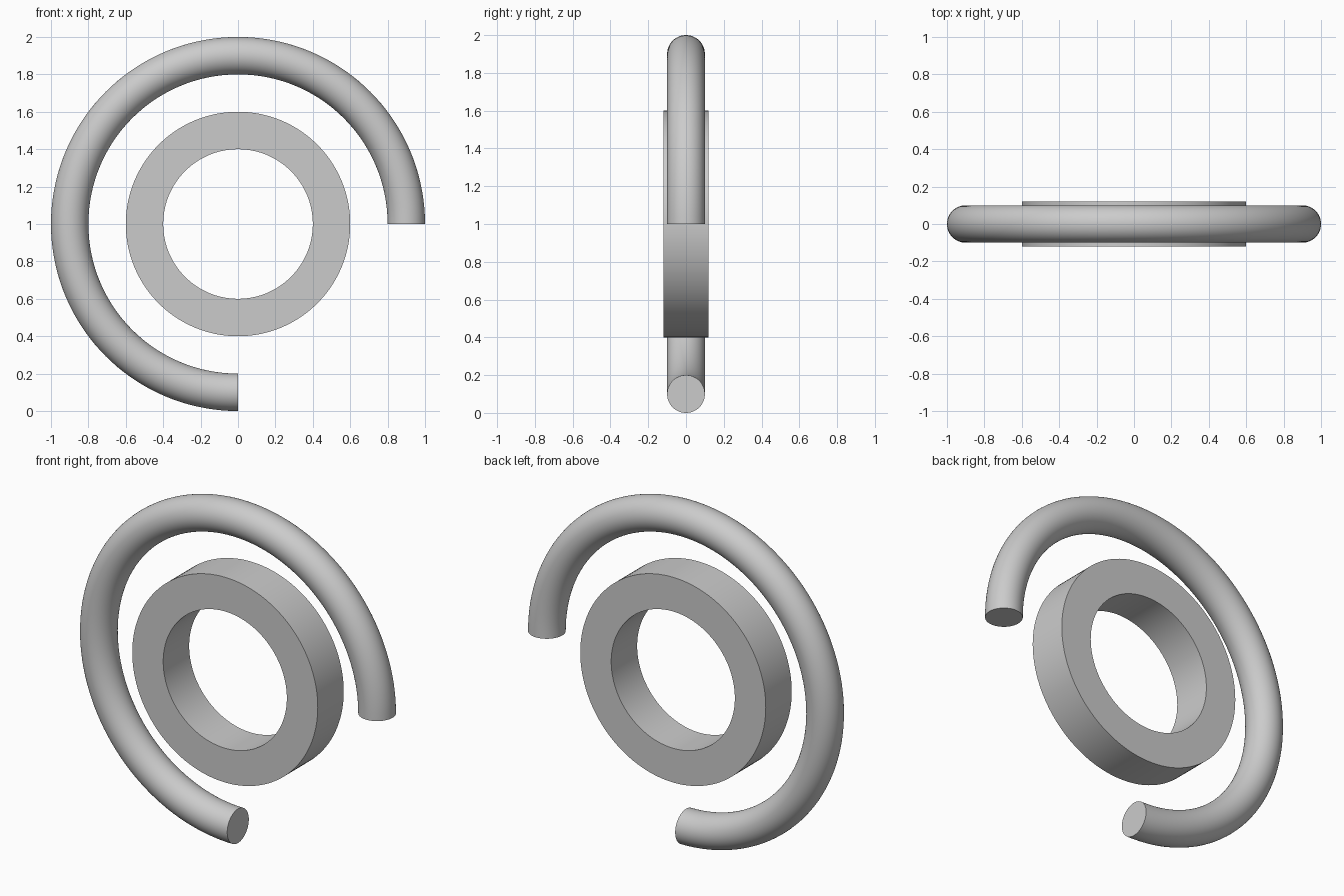
import bpy, bmesh
from math import pi, sin, cos
from mathutils import Vector

cube = bpy.data.objects.get("Cube")
if cube:
    bpy.data.objects.remove(cube, do_unlink=True)

CENTRE = Vector((0, 0, 1))

grey = bpy.data.materials.new("light_grey")
grey.use_nodes = True
colour = (0.6, 0.6, 0.6, 1)
grey.diffuse_color = colour
grey.node_tree.nodes["Principled BSDF"].inputs["Base Color"].default_value = colour


def sweep(name, profile, angle, steps):
    """Spin a closed (radius, y) profile about the y axis through CENTRE."""
    bm = bmesh.new()
    verts = [bm.verts.new(CENTRE + Vector((r, y, 0))) for r, y in profile]
    n = len(verts)
    edges = [bm.edges.new((verts[i], verts[(i + 1) % n])) for i in range(n)]
    result = bmesh.ops.spin(bm, geom=verts + edges, cent=CENTRE, axis=(0, -1, 0),
                            angle=angle, steps=steps)
    if angle < 2 * pi - 0.01:
        # Flat caps on both open ends
        last = [e for e in result["geom_last"] if isinstance(e, bmesh.types.BMEdge)]
        for loop in (edges, last):
            bmesh.ops.contextual_create(bm, geom=loop)
    else:
        bmesh.ops.remove_doubles(bm, verts=bm.verts, dist=0.0001)
    bmesh.ops.recalc_face_normals(bm, faces=bm.faces)
    mesh = bpy.data.meshes.new(name)
    bm.to_mesh(mesh)
    bm.free()
    mesh.materials.append(grey)
    obj = bpy.data.objects.new(name, mesh)
    bpy.context.collection.objects.link(obj)
    bpy.ops.object.select_all(action="DESELECT")
    obj.select_set(True)
    bpy.context.view_layer.objects.active = obj
    bpy.ops.object.shade_smooth_by_angle(angle=pi / 6)
    return obj


# Outer three-quarter round tube, open at the lower +x quarter
sides = 48
circle = [(0.9 + 0.1 * cos(2 * pi * i / sides), 0.1 * sin(2 * pi * i / sides))
          for i in range(sides)]
sweep("outer_tube_arc", circle, 1.5 * pi, 108)

# Inner flat-faced ring
sweep("inner_ring", [(0.4, -0.12), (0.6, -0.12), (0.6, 0.12), (0.4, 0.12)], 2 * pi, 128)
